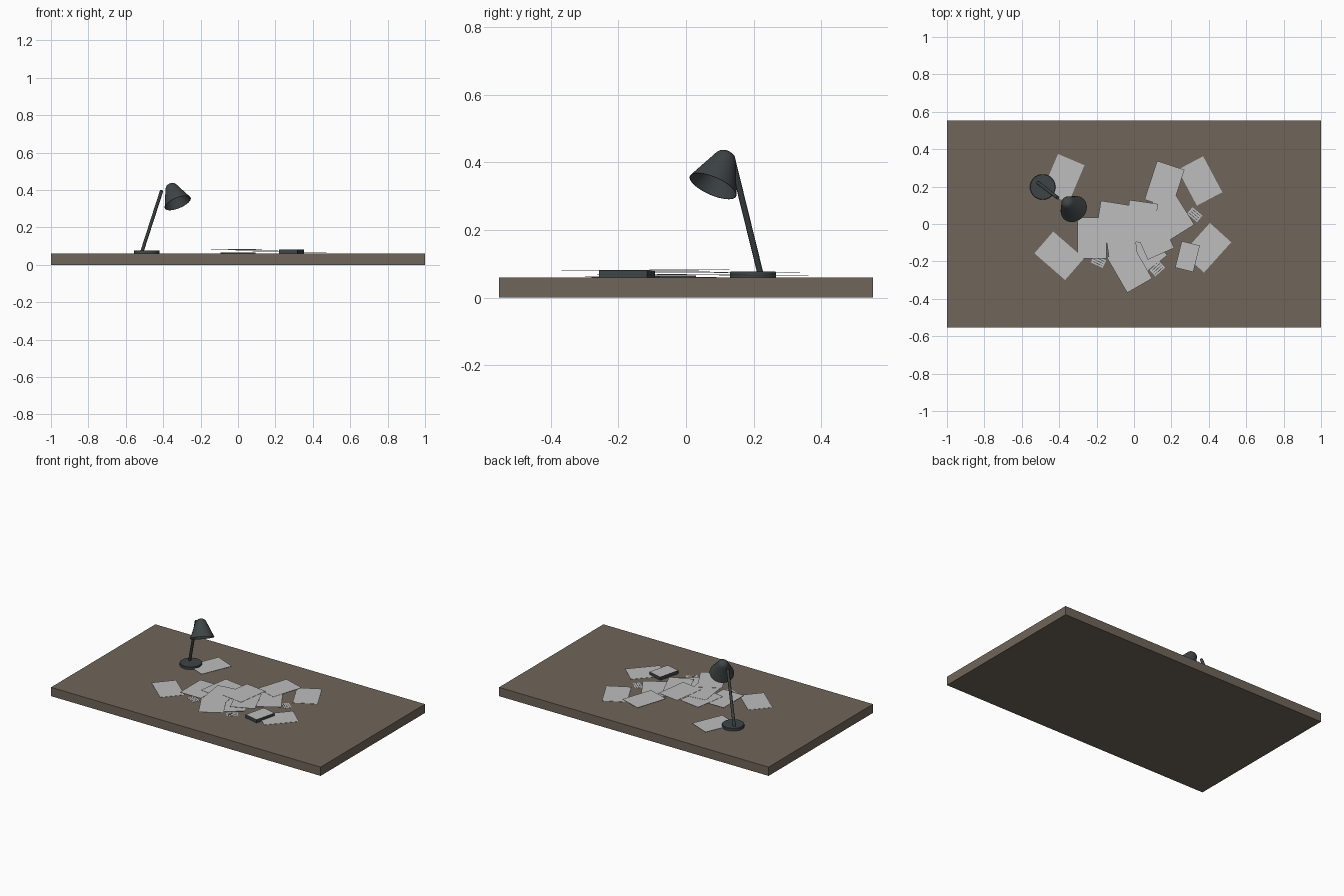
import bpy, bmesh, math
from mathutils import Vector, Matrix

cube = bpy.data.objects.get("Cube")
if cube:
    bpy.data.objects.remove(cube, do_unlink=True)


def material(name, rgb):
    m = bpy.data.materials.new(name)
    m.use_nodes = True
    m.diffuse_color = (*rgb, 1)
    bsdf = next(n for n in m.node_tree.nodes if n.type == 'BSDF_PRINCIPLED')
    bsdf.inputs["Base Color"].default_value = (*rgb, 1)
    return m


WOOD = material("brown wood", (0.16, 0.13, 0.10))
METAL = material("dark metal", (0.048, 0.058, 0.061))
PAPER = material("pale paper", (0.51, 0.51, 0.51))
DESK = 0.059  # height of the desk top


def add(name, bm, mats, matrix=Matrix(), smooth=False):
    bmesh.ops.recalc_face_normals(bm, faces=bm.faces)
    me = bpy.data.meshes.new(name)
    bm.to_mesh(me)
    bm.free()
    for m in mats:
        me.materials.append(m)
    ob = bpy.data.objects.new(name, me)
    ob.matrix_world = matrix
    bpy.context.collection.objects.link(ob)
    if smooth:
        bpy.ops.object.select_all(action='DESELECT')
        ob.select_set(True)
        bpy.context.view_layer.objects.active = ob
        bpy.ops.object.shade_smooth_by_angle(angle=math.radians(40))
    return ob


def box(name, size, bottom, mats, angle=0, top_index=0):
    bm = bmesh.new()
    bmesh.ops.create_cube(bm, size=1)
    bmesh.ops.scale(bm, vec=size, verts=bm.verts)
    bm.normal_update()
    for f in bm.faces:
        if f.normal.z > 0.5:
            f.material_index = top_index
    spot = Vector(bottom) + Vector((0, 0, size[2] / 2))
    turn = Matrix.Rotation(math.radians(angle), 4, 'Z')
    return add(name, bm, mats, Matrix.Translation(spot) @ turn)


def lathe(name, profile, mat, matrix, steps=40):
    # Spin a (radius, height) profile about z
    bm = bmesh.new()
    vs = [bm.verts.new((r, 0, z)) for r, z in profile]
    es = [bm.edges.new(pair) for pair in zip(vs, vs[1:])]
    bmesh.ops.spin(bm, geom=vs + es, cent=(0, 0, 0), axis=(0, 0, 1),
                   angle=math.tau, steps=steps)
    bmesh.ops.remove_doubles(bm, verts=bm.verts, dist=0.0001)
    return add(name, bm, [mat], matrix, True)


def along(start, direction):
    # Frame at start with z pointing along direction
    turn = Vector(direction).to_track_quat('Z', 'Y').to_matrix().to_4x4()
    return Matrix.Translation(start) @ turn


# Desk top
box("desk_top", (2, 1.106, DESK), (0, 0, 0), [WOOD])

# Lamp foot, arm and hollow shade
lathe("lamp_base", [(0, 0), (0.068, 0), (0.068, 0.016), (0.066, 0.018), (0, 0.018)],
      METAL, Matrix.Translation((-0.488, 0.198, DESK)))
foot, tip = Vector((-0.513, 0.22, 0.072)), Vector((-0.408, 0.14, 0.397))
length = (tip - foot).length
lathe("lamp_arm", [(0, 0), (0.009, 0), (0.009, length), (0, length)],
      METAL, along(foot, tip - foot), 16)
rim, crown = Vector((-0.322, 0.08, 0.33)), Vector((-0.36, 0.12, 0.421))
depth = (crown - rim).length
lathe("lamp_shade",
      [(0, depth + 0.012), (0.014, depth + 0.01), (0.025, depth + 0.004),
       (0.032, depth - 0.006), (0.037, depth - 0.018), (0.075, 0),
       (0.073, 0), (0.034, depth - 0.019), (0.022, depth - 0.001), (0, depth + 0.006)],
      METAL, along(rim, crown - rim))

# Loose sheets: x, y, lift above the desk, turn in degrees
sheets = [
    (-0.378, 0.244, 0.006, -23), (-0.40, -0.17, 0.004, 49),
    (0.353, 0.23, 0.005, 28), (0.39, -0.127, 0.003, -42),
    (0.20, 0.048, 0.010, 32), (0.163, 0.21, 0.014, -18),
    (-0.225, -0.075, 0.012, 0), (-0.118, 0.005, 0.016, -9),
    (0.10, -0.06, 0.018, 24), (-0.07, -0.08, 0.020, 8),
    (0.05, -0.13, 0.008, 38), (0.037, 0.01, 0.023, -8),
    (-0.024, -0.235, 0.021, 30), (0.02, -0.05, 0.006, -20),
]
for i, (x, y, lift, turn) in enumerate(sheets):
    box(f"paper_sheet_{i + 1}", (0.154, 0.218, 0.0012), (x, y, DESK + lift), [PAPER], turn)

# Notebook with dark edges and a pale top
box("notebook", (0.10, 0.146, 0.022), (0.286, -0.174, DESK), [METAL, PAPER], -14, 1)

# Small note cards with dark printed bars
for i, (x, y, turn) in enumerate([(0.325, 0.05, -40), (0.125, -0.24, 42), (-0.19, -0.20, -25)]):
    box(f"note_card_{i + 1}", (0.07, 0.045, 0.001), (x, y, DESK + 0.001), [PAPER], turn)
    c = Matrix.Rotation(math.radians(turn), 3, 'Z')
    for k in (-1, 0, 1):
        spot = Vector((x, y, DESK + 0.002)) + c @ Vector((0, k * 0.013, 0))
        box(f"card_bar_{i + 1}_{k + 2}", (0.056, 0.003, 0.0006), spot, [METAL], turn)

# Thin dark folder beneath the middle of the pile
box("folder", (0.17, 0.11, 0.007), (0.0, -0.04, DESK), [METAL], 10)
